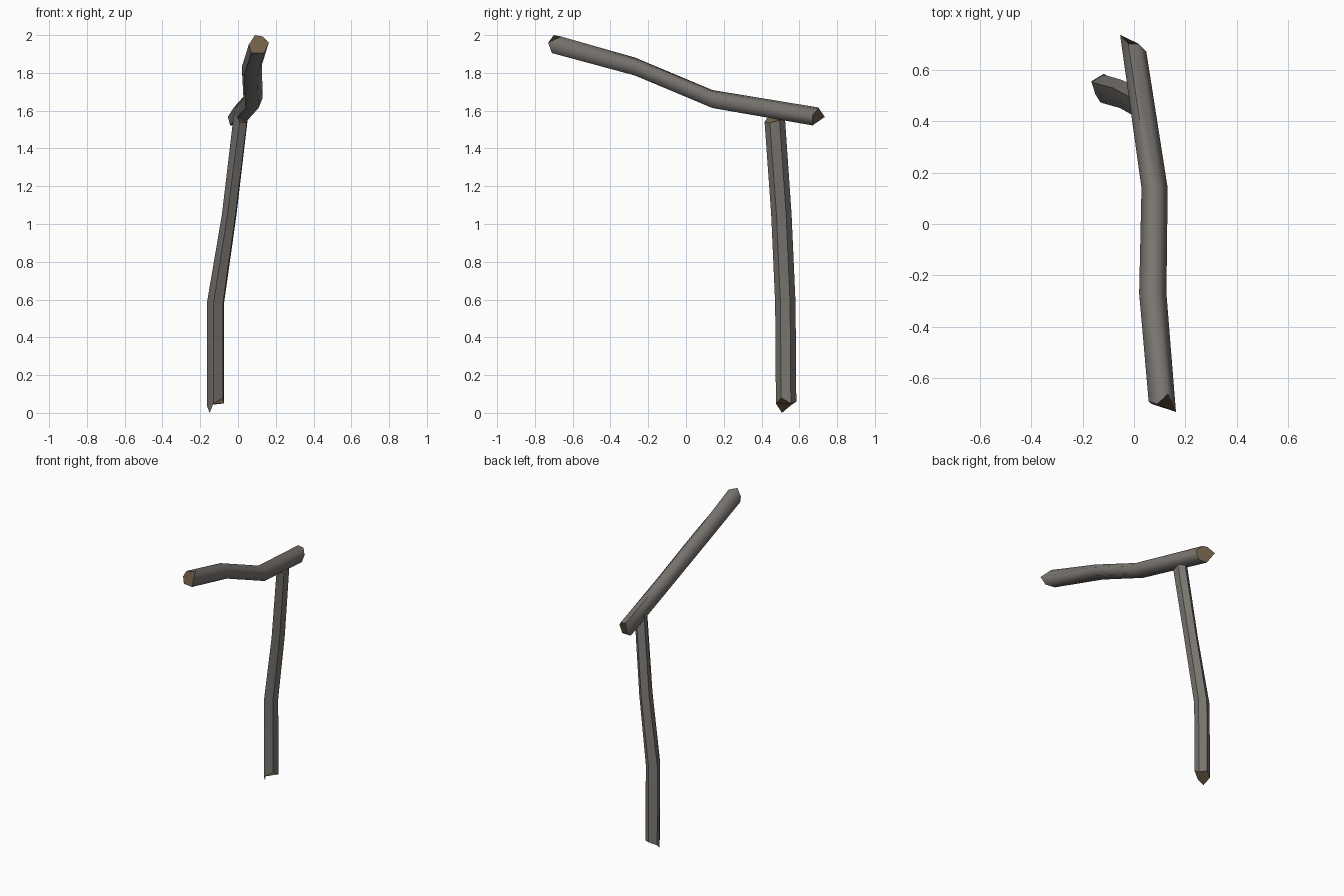
import bpy, bmesh, math
from mathutils import Vector

cube = bpy.data.objects.get("Cube")
if cube:
    bpy.data.objects.remove(cube, do_unlink=True)


def make_material(name, colour):
    mat = bpy.data.materials.new(name)
    mat.use_nodes = True
    mat.diffuse_color = colour
    mat.node_tree.nodes["Principled BSDF"].inputs["Base Color"].default_value = colour
    return mat


bark = make_material("grey_bark", (0.195, 0.18, 0.165, 1))
wood = make_material("cut_wood", (0.17, 0.115, 0.065, 1))


def make_log(name, section, centres, across, along, start_cut, end_cut, widths, smooth_angle):
    """Loft an uneven section through the centres, with a rough cut at both ends."""
    bm = bmesh.new()
    rings = []
    for i, centre in enumerate(centres):
        cut = start_cut if i == 0 else end_cut if i == len(centres) - 1 else [0] * len(section)
        ring = []
        for (u, v), c in zip(section, cut):
            p = Vector(centre) + Vector((u * widths[i], 0, 0)) + across * v + along * c
            ring.append(bm.verts.new(p))
        rings.append(ring)

    # Bark sides
    n = len(section)
    for low, high in zip(rings, rings[1:]):
        for k in range(n):
            j = (k + 1) % n
            bm.faces.new((low[k], low[j], high[j], high[k]))

    # Sawn ends
    caps = [bm.faces.new(rings[0][::-1]), bm.faces.new(rings[-1])]
    for cap in caps:
        cap.material_index = 1
    bmesh.ops.recalc_face_normals(bm, faces=bm.faces)

    # Smooth bark, with crisp ridges and ends
    for face in bm.faces:
        face.smooth = face.material_index == 0
    for edge in bm.edges:
        at_cap = any(f.material_index == 1 for f in edge.link_faces)
        edge.smooth = not at_cap and edge.calc_face_angle(0) < math.radians(smooth_angle)

    mesh = bpy.data.meshes.new(name)
    bm.to_mesh(mesh)
    bm.free()
    mesh.materials.append(bark)
    mesh.materials.append(wood)
    obj = bpy.data.objects.new(name, mesh)
    bpy.context.collection.objects.link(obj)
    return obj


X, Y, Z = Vector((1, 0, 0)), Vector((0, 1, 0)), Vector((0, 0, 1))

# Upright post
make_log(
    "upright_post",
    [(-.045, .025), (-.03, -.022), (-.01, -.054), (.04, -.026), (.046, .025), (.003, .054)],
    [(-.12, .53, .04), (-.12, .526, .58), (-.047, .505, 1.05), (.015, .47, 1.56)],
    Y, Z,
    [0, -.04, .01, .04, .01, .02],
    [.04, .03, -.02, -.025, -.01, 0],
    [1, 1, .85, .78], 50)

# Crooked crossbeam
make_log(
    "crossbeam",
    [(.053, .005), (.022, .037), (-.02, .045), (-.053, -.005), (-.04, -.05), (.03, -.05)],
    [(.11, -.70, 1.955), (.073, -.27, 1.836), (.08, .14, 1.664), (-.003, .70, 1.572)],
    Z, Y,
    [-.03, .04, 0, .01, 0, -.01],
    [-.03, 0, 0, .035, -.03, -.03],
    [1, 1, .96, .96], 70)
